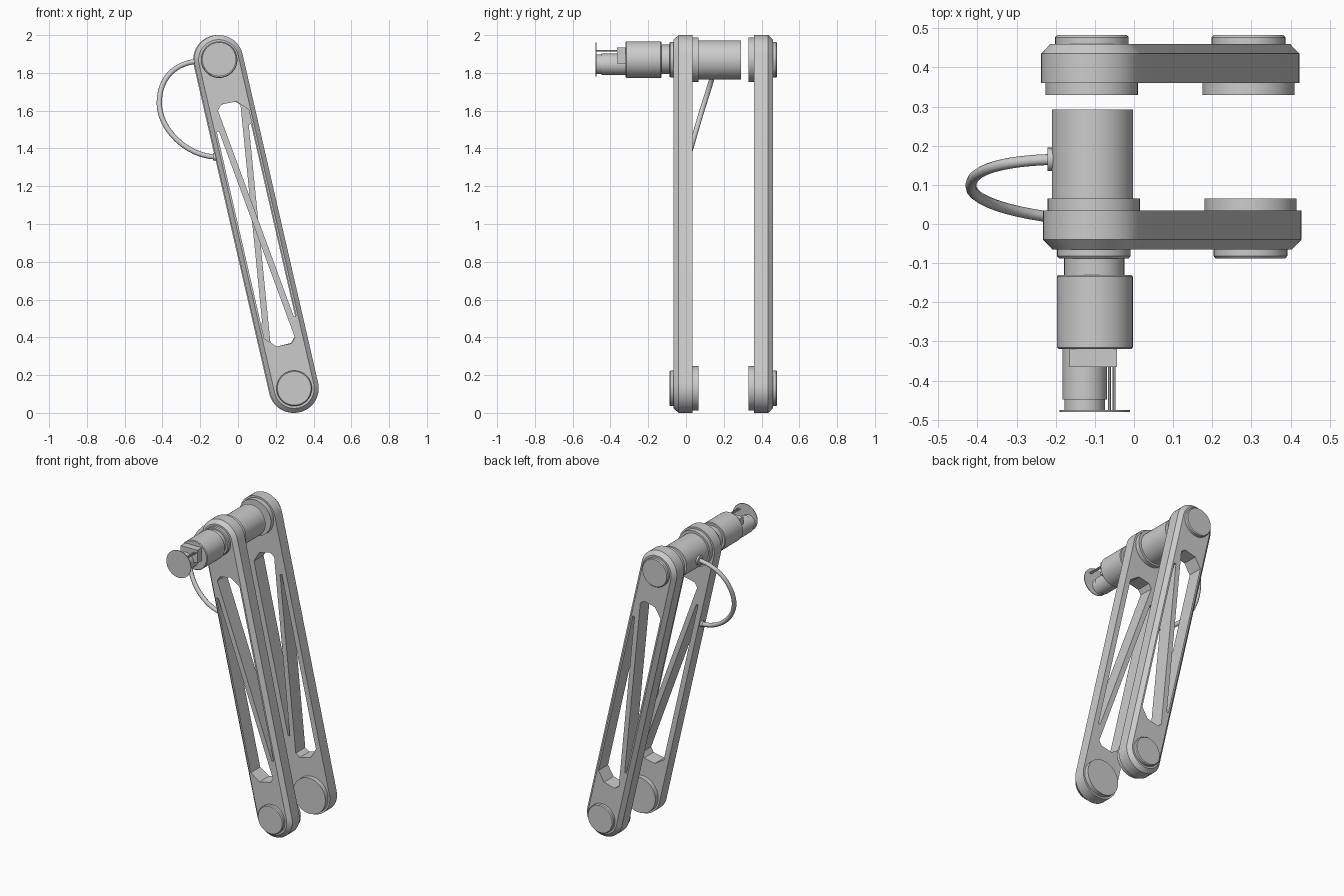
import bpy, bmesh
from math import sin, cos, pi, hypot, radians
from mathutils import Vector

if "Cube" in bpy.data.objects:
    bpy.data.objects.remove(bpy.data.objects["Cube"])

TOP, BOTTOM = (-0.105, 1.87), (0.295, 0.13)      # pivots in x, z
LEN = hypot(TOP[0] - BOTTOM[0], TOP[1] - BOTTOM[1])
UP = ((TOP[0] - BOTTOM[0]) / LEN, (TOP[1] - BOTTOM[1]) / LEN)
MID_Y = 0.1975                                   # mirror plane between the arms


def finish(bm, name, angle=30):
    bmesh.ops.recalc_face_normals(bm, faces=bm.faces)
    mesh = bpy.data.meshes.new(name)
    bm.to_mesh(mesh)
    bm.free()
    ob = bpy.data.objects.new(name, mesh)
    bpy.context.collection.objects.link(ob)
    smooth(ob, angle)
    return ob


def smooth(ob, angle=30):
    bpy.ops.object.select_all(action='DESELECT')
    bpy.context.view_layer.objects.active = ob
    ob.select_set(True)
    bpy.ops.object.shade_smooth_by_angle(angle=radians(angle))


def loft(name, rings):
    """Closed solid through rings of equal point count."""
    bm = bmesh.new()
    rows = [[bm.verts.new(p) for p in ring] for ring in rings]
    n = len(rows[0])
    for a, b in zip(rows, rows[1:]):
        for i in range(n):
            bm.faces.new((a[i], a[(i + 1) % n], b[(i + 1) % n], b[i]))
    bm.faces.new(rows[0])
    bm.faces.new(rows[-1])
    return finish(bm, name)


def lathe_y(name, x, z, profile, seg=40):
    """Turned part along y from (radius, y) pairs."""
    return loft(name, [[(x + r * cos(2 * pi * i / seg), y, z + r * sin(2 * pi * i / seg))
                        for i in range(seg)] for r, y in profile])


def cyl(name, x, z, r, y0, y1, seg=40, bevel=0.0):
    if not bevel:
        return lathe_y(name, x, z, [(r, y0), (r, y1)], seg)
    return lathe_y(name, x, z, [(r - bevel, y0), (r, y0 + bevel),
                                (r, y1 - bevel), (r - bevel, y1)], seg)


def box(name, lo, hi):
    corners = [(lo[0], lo[2]), (hi[0], lo[2]), (hi[0], hi[2]), (lo[0], hi[2])]
    return loft(name, [[(x, y, z) for x, z in corners] for y in (lo[1], hi[1])])


def arm(name, back):
    dx = -0.0025 if back else 0.0025
    side = -1 if back else 1

    def place(u, v, y):
        u *= side
        return (0.095 + dx + u * UP[1] + v * UP[0], 2 * MID_Y - y if back else y,
                1.0 - u * UP[0] + v * UP[1])

    # rounded bar with a chamfered outer face
    def stadium(r, y):
        pts = []
        for k in (0, 1):
            for i in range(25):
                a = pi * (k + i / 24)
                pts.append(place(r * cos(a), (LEN / 2 if k == 0 else -LEN / 2) + r * sin(a), y))
        return pts
    bar = loft(name, [stadium(0.13, 0.035), stadium(0.13, -0.04), stadium(0.106, -0.065)])

    # two point-symmetric windows leave a diagonal brace
    window = [(-0.064, 0.632), (-0.039, 0.658), (0.041, 0.656), (0.0955, 0.6),
              (0.0955, -0.521), (0.083, -0.521)]
    for s in (1, -1):
        cutter = loft("window_cutter", [[place(s * u, s * v, y) for u, v in window]
                                        for y in (-0.2, 0.15)])
        cutter.hide_render = True
        mod = bar.modifiers.new("window", 'BOOLEAN')
        mod.operation, mod.solver, mod.object = 'DIFFERENCE', 'EXACT', cutter
        bpy.context.view_layer.objects.active = bar
        bpy.ops.object.modifier_apply(modifier=mod.name)
        bpy.data.objects.remove(cutter)
    smooth(bar)

    # pivot bosses on both faces
    for label, (x, z) in (("upper", TOP), ("lower", BOTTOM)):
        f = (lambda y: 2 * MID_Y - y) if back else (lambda y: y)
        cyl(f"{name}_{label}_inner_boss", x + dx, z, 0.118, f(0.03), f(0.065))
        lathe_y(f"{name}_{label}_outer_cap", x + dx, z,
                [(0.094, f(-0.06)), (0.094, f(-0.082)), (0.089, f(-0.088))])


arm("front_arm", False)
arm("back_arm", True)

# motor between the arms
cyl("motor_housing", -0.106, 1.868, 0.104, 0.05, 0.292)

# gearbox in front of the arm
cyl("front_neck", -0.1015, 1.872, 0.077, -0.14, -0.08)
cyl("front_body", -0.1, 1.87, 0.097, -0.319, -0.13, bevel=0.004)

# stepped spindle, clamp block, guide rods and end disc
lathe_y("spindle", -0.126, 1.845, [(0.057, -0.31), (0.057, -0.448), (0.052, -0.448),
                                   (0.052, -0.477)], 32)
box("clamp_block", (-0.165, -0.365, 1.85), (-0.043, -0.31, 1.935))
for i, x in enumerate((-0.063, -0.051)):
    cyl(f"guide_rod_{i}", x, 1.917, 0.004, -0.477, -0.36, 12)
cyl("end_disc", -0.1, 1.872, 0.09, -0.48, -0.475)

# cable looping from motor to front arm
curve = bpy.data.curves.new("cable", 'CURVE')
curve.dimensions = '3D'
curve.bevel_depth, curve.bevel_resolution, curve.resolution_u = 0.014, 3, 12
curve.use_fill_caps = True
sp = curve.splines.new('BEZIER')
knots = [((-0.205, 0.165, 1.862), (-0.12, -0.003, -0.005)),
         ((-0.417, 0.097, 1.64), (0, -0.045, -0.14)),
         ((-0.12, 0.008, 1.355), (0.15, -0.01, -0.005))]
sp.bezier_points.add(len(knots) - 1)
for bp, (co, h) in zip(sp.bezier_points, knots):
    bp.handle_left_type = bp.handle_right_type = 'FREE'
    bp.co = co
    bp.handle_left, bp.handle_right = Vector(co) - Vector(h), Vector(co) + Vector(h)
cable = bpy.data.objects.new("cable", curve)
bpy.context.collection.objects.link(cable)

# cable sockets
for name, loc, r in (("motor_cable_socket", (-0.209, 0.165, 1.862), 0.03),
                     ("arm_cable_socket", (-0.121, 0.005, 1.355), 0.02)):
    bpy.ops.mesh.primitive_cylinder_add(vertices=24, radius=r, depth=0.024, location=loc,
                                        rotation=(0, pi / 2, 0))
    socket = bpy.context.object
    socket.name = name
    smooth(socket)
